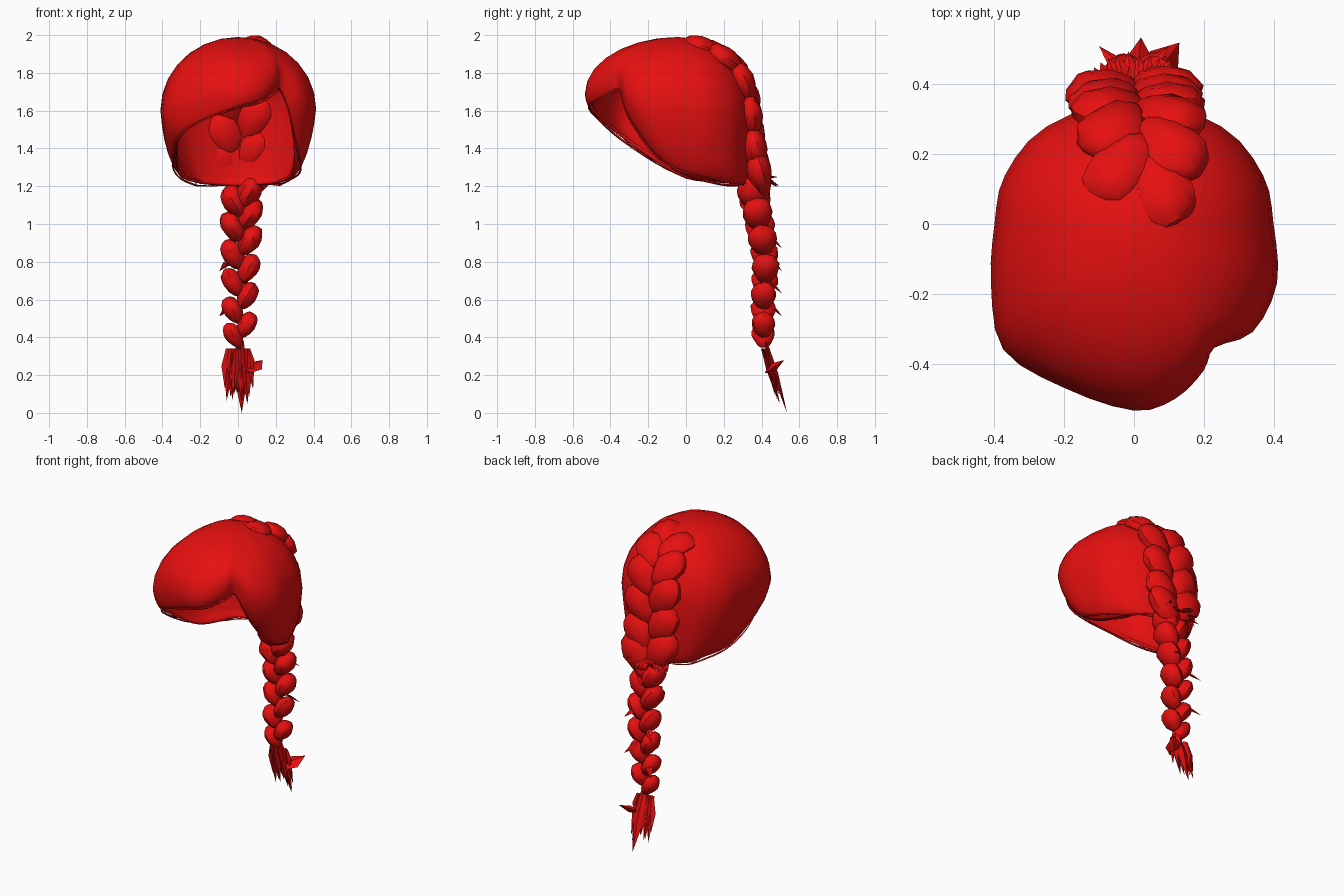
import bpy, bmesh, math, random
from mathutils import Vector, Matrix

random.seed(4)
cube = bpy.data.objects.get("Cube")
if cube:
    bpy.data.objects.remove(cube, do_unlink=True)

red = bpy.data.materials.new("hair_red")
red.use_nodes = True
red.diffuse_color = (0.8, 0.005, 0.005, 1)
shader = next(n for n in red.node_tree.nodes if n.type == 'BSDF_PRINCIPLED')
shader.inputs["Base Color"].default_value = red.diffuse_color


def finish(bm, name, angle=50):
    """Turn a bmesh into a red object that is smooth except at sharp edges."""
    bmesh.ops.recalc_face_normals(bm, faces=bm.faces)
    mesh = bpy.data.meshes.new(name)
    bm.to_mesh(mesh)
    bm.free()
    obj = bpy.data.objects.new(name, mesh)
    bpy.context.collection.objects.link(obj)
    mesh.materials.append(red)
    bpy.ops.object.select_all(action='DESELECT')
    obj.select_set(True)
    bpy.context.view_layer.objects.active = obj
    bpy.ops.object.shade_smooth_by_angle(angle=math.radians(angle))
    return obj


def spline(points, t, cyclic=False):
    """Catmull-Rom point at parameter t, counted in control points."""
    count = len(points)
    i = math.floor(t) if cyclic else min(math.floor(t), count - 2)
    f = t - i

    def pick(k):
        return Vector(points[k % count] if cyclic else points[max(0, min(count - 1, k))])
    a, b, c, d = (pick(i + k) for k in (-1, 0, 1, 2))
    return b + (c - a) * f / 2 + (a - b * 2.5 + c * 2 - d / 2) * f ** 2 + ((b - c) * 3 + d - a) * f ** 3 / 2


# Cap outline: widest points and rim points, from the parting round the back to the fringe
WIDEST = [(.23, -.355, 1.8), (.34, -.31, 1.68), (.41, -.17, 1.62), (.4, 0, 1.6),
          (.37, .14, 1.58), (.25, .28, 1.58), (0, .36, 1.58), (-.25, .28, 1.58),
          (-.37, .14, 1.58), (-.4, 0, 1.6), (-.41, -.17, 1.6), (-.375, -.36, 1.59),
          (-.2, -.47, 1.68), (0, -.535, 1.69), (.12, -.5, 1.71), (.2, -.42, 1.77)]
RIM = [(.22, -.35, 1.71), (.27, -.31, 1.58), (.3, -.16, 1.36), (.28, 0, 1.25),
       (.23, .16, 1.22), (.18, .27, 1.21), (0, .33, 1.2), (-.18, .27, 1.21),
       (-.22, .16, 1.22), (-.28, 0, 1.24), (-.32, -.16, 1.33), (-.31, -.33, 1.45),
       (-.2, -.44, 1.54), (0, -.51, 1.62), (.11, -.48, 1.65), (.2, -.39, 1.7)]
CROWN = Vector((0, -.04, 1.99))
STEPS = 3
COLUMNS = len(WIDEST) * STEPS


def upper(wide, angle):
    """Quarter ellipse from the crown out to the widest point."""
    flat = CROWN.lerp(wide, math.sin(angle))
    flat.z = CROWN.lerp(wide, 1 - math.cos(angle)).z
    return flat


def lower(wide, rim, angle):
    """Gently bulged run from the widest point in to the rim."""
    inward = (1 - math.cos(angle)) * .65 + angle / math.pi * .7
    flat = wide.lerp(rim, inward)
    flat.z = wide.lerp(rim, math.sin(angle)).z
    return flat


# Swept cap with an open face
bm = bmesh.new()
top = bm.verts.new(CROWN)
columns = []
for k in range(COLUMNS):
    wide = spline(WIDEST, k / STEPS, True)
    rim = spline(RIM, k / STEPS, True)
    column = [upper(wide, math.pi / 2 * j / 7) for j in range(1, 8)]
    column += [lower(wide, rim, math.pi / 2 * j / 6) for j in range(1, 7)]
    columns.append([bm.verts.new(p) for p in column])
for k, column in enumerate(columns):
    following = columns[(k + 1) % COLUMNS]
    bm.faces.new((top, column[0], following[0]))
    for j in range(len(column) - 1):
        bm.faces.new((column[j], column[j + 1], following[j + 1], following[j]))
cap = finish(bm, "hair_cap", 60)
thickness = cap.modifiers.new("thickness", 'SOLIDIFY')
thickness.thickness = .018
thickness.offset = -1

# Loose strands following the rim and fringe
for n in range(5):
    curve = bpy.data.curves.new("rim_strand", 'CURVE')
    curve.dimensions = '3D'
    curve.bevel_depth = .005
    curve.bevel_resolution = 0
    line = curve.splines.new('POLY')
    first, length = n * 3, 5
    line.points.add(length * STEPS)
    drift = random.uniform(.01, .025)
    for k, point in enumerate(line.points):
        t = first + k / STEPS
        swell = math.sin(math.pi * k / (length * STEPS))
        place = lower(spline(WIDEST, t, True), spline(RIM, t, True), 1.3 + .2 * math.sin(k * .5))
        place.z -= drift * swell
        point.co = (*place, 1)
        point.radius = .2 + swell
    curve.materials.append(red)
    bpy.context.collection.objects.link(bpy.data.objects.new("rim_strand", curve))


def braid(name, path, count, offset, size, shrink):
    """Alternating blunt lobes that slant inward down a path and overlap."""
    bm = bmesh.new()
    span = len(path) - 1
    for n in range(count):
        t = span * n / (count - 1)
        centre = spline(path, t)
        tangent = (spline(path, min(t + .1, span)) - spline(path, max(t - .1, 0))).normalized()
        side = 1 if n % 2 == 0 else -1
        right = Vector((1, 0, 0))
        out = right.cross(tangent).normalized()
        scale = 1 - shrink * n / (count - 1)
        long_axis = (tangent - right * side * .6).normalized()
        across = out.cross(long_axis)
        basis = Matrix((across * size[0], out * size[1], long_axis * size[2])).transposed()
        centre += right * side * offset * scale * min(1, .65 + n * .12)
        ball = bmesh.ops.create_uvsphere(bm, u_segments=10, v_segments=8, radius=1)
        for v in ball["verts"]:
            taper = 1.08 - .2 * v.co.z
            local = Vector((v.co.x * taper, v.co.y * taper, v.co.z))
            v.co = centre + basis @ local * scale * random.uniform(.95, 1.05)
    return finish(bm, name, 40)


# Flat plait on the back of the head, then the hanging plait
HEAD_PATH = [(.02, .1, 1.92), (.03, .2, 1.875), (.02, .285, 1.785), (.01, .33, 1.65),
             (.01, .35, 1.5), (0, .37, 1.36), (0, .39, 1.26)]
TAIL_PATH = [(.02, .36, 1.16), (.02, .39, 1.0), (.015, .42, .8), (.01, .41, .6), (.01, .41, .41)]
braid("head_braid", HEAD_PATH, 11, .08, (.086, .058, .125), -.05)
braid("hanging_braid", TAIL_PATH, 12, .046, (.06, .078, .1), .28)


def blade(bm, root, tip, width):
    """Flat four-sided lock that ends in a point."""
    root, tip = Vector(root), Vector(tip)
    axis = (tip - root).normalized()
    u = axis.orthogonal().normalized()
    if abs(axis.x) < .9:
        u = (Vector((1, 0, 0)) - axis * axis.x).normalized()
    w = axis.cross(u) * .4
    middle = root.lerp(tip, .45)
    start = [bm.verts.new(root + d * width * .5) for d in (u, w, -u, -w)]
    belly = [bm.verts.new(middle + d * width) for d in (u, w, -u, -w)]
    end = bm.verts.new(tip)
    bm.faces.new(start)
    for k in range(4):
        m = (k + 1) % 4
        bm.faces.new((start[k], start[m], belly[m], belly[k]))
        bm.faces.new((belly[k], belly[m], end))


# Ragged tuft under the plait
bm = bmesh.new()
blade(bm, (.01, .42, .38), (.02, .535, 0), .04)
blade(bm, (.05, .43, .22), (.13, .52, .28), .05)
for n in range(16):
    x = -.07 + .15 * n / 15
    z = random.uniform(.04, .2)
    blade(bm, (x * .7, .41 + random.uniform(-.01, .02), .34),
          (x, .5 - z * .2 + random.uniform(-.015, .02), z), random.uniform(.018, .03))
finish(bm, "tail_tuft", 25)

# Stray ends round the nape and along the plait
bm = bmesh.new()
for n in range(16):
    turn = math.pi * (n + .5) / 16
    reach = random.uniform(.9, 1.1)
    blade(bm, (.1 * math.cos(turn), .36 + .05 * math.sin(turn), 1.25),
          (.16 * math.cos(turn) * reach, .39 + .1 * math.sin(turn) * reach,
           1.22 + random.uniform(-.03, .03)), .022)
for n in range(4):
    z = .9 - n * .12
    side = 1 if n % 2 == 0 else -1
    blade(bm, (.03 * side, .44, z + .04), (.1 * side, .51, z - .03), .02)
finish(bm, "stray_ends", 25)
